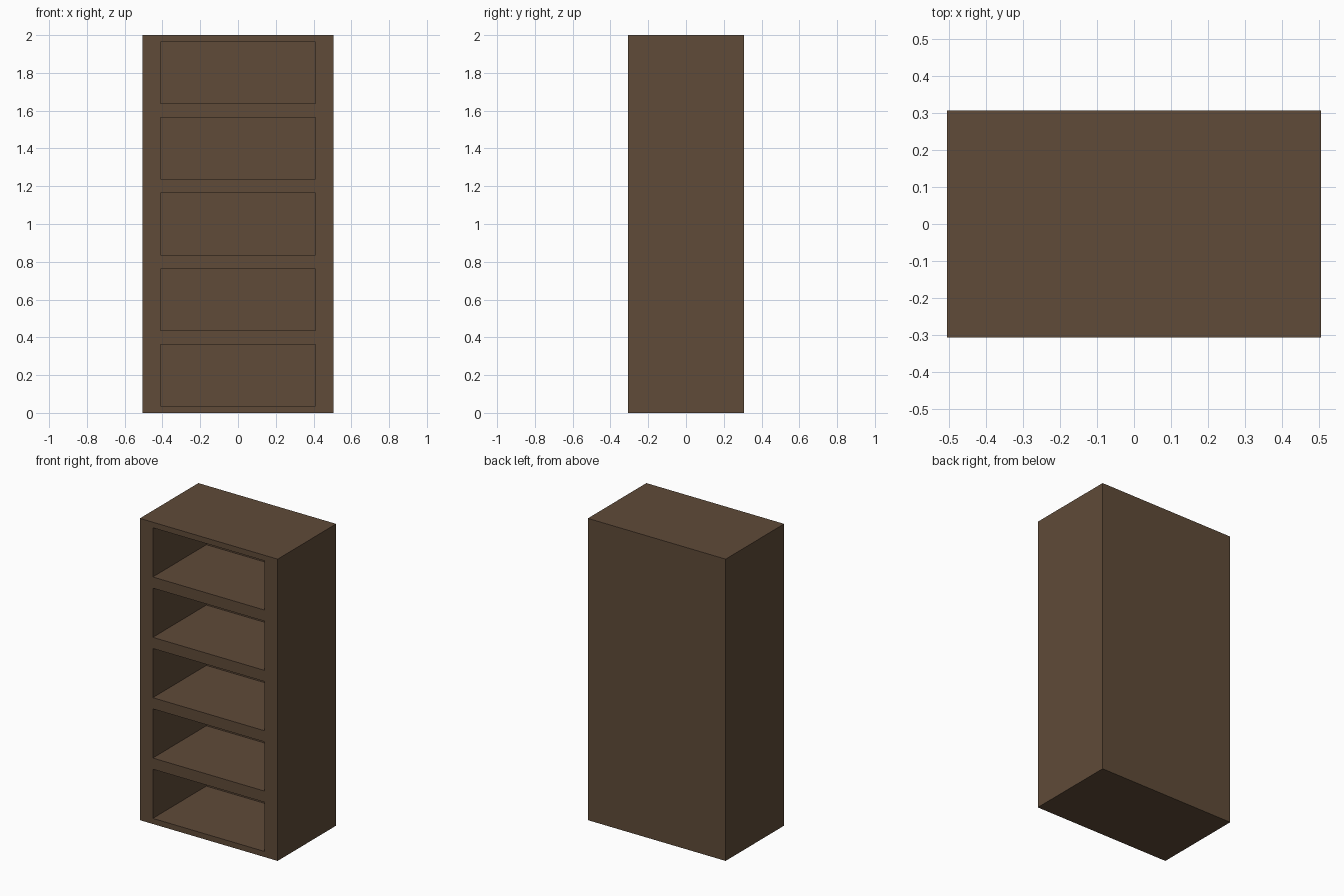
import bpy, bmesh
from mathutils import Matrix

if "Cube" in bpy.data.objects:
    bpy.data.objects.remove(bpy.data.objects["Cube"])

WIDTH, DEPTH, HEIGHT = 1.01, 0.612, 2.0
OPEN_X = 0.41            # half width of each opening
BAYS, PITCH = 5, 0.4
MARGIN = 0.037           # board above and below each opening
BAY_DEPTH = 0.56

wood = bpy.data.materials.new("dark_wood")
wood.diffuse_color = (0.115, 0.07, 0.04, 1)
wood.use_nodes = True
wood.node_tree.nodes["Principled BSDF"].inputs["Base Color"].default_value = wood.diffuse_color

# Solid cabinet block
bm = bmesh.new()
bmesh.ops.create_cube(bm, size=1, matrix=Matrix.Translation((0, 0, HEIGHT / 2))
                      @ Matrix.Diagonal((WIDTH, DEPTH, HEIGHT, 1)))
bm.normal_update()


def front_faces():
    return [f for f in bm.faces if f.normal.y < -0.9]


def cut_front(co, no):
    """Score a straight line across the front only."""
    faces = front_faces()
    geom = {g for f in faces for g in (f, *f.edges, *f.verts)}
    bmesh.ops.bisect_plane(bm, geom=list(geom), plane_co=co, plane_no=no)
    bm.normal_update()


# Outline the openings on the front
for x in (-OPEN_X, OPEN_X):
    cut_front((x, 0, 0), (1, 0, 0))
for i in range(BAYS):
    for z in (i * PITCH + MARGIN, (i + 1) * PITCH - MARGIN):
        cut_front((0, 0, z), (0, 0, 1))

# Push the five bays back, leaving shelves, sides and a back panel
bays = []
for f in front_faces():
    c = f.calc_center_median()
    if abs(c.x) < 0.1 and MARGIN < c.z % PITCH < PITCH - MARGIN:
        bays.append(f)
bmesh.ops.inset_individual(bm, faces=bays, thickness=0, depth=-BAY_DEPTH)
bmesh.ops.recalc_face_normals(bm, faces=bm.faces[:])

mesh = bpy.data.meshes.new("bookcase")
bm.to_mesh(mesh)
bm.free()
mesh.materials.append(wood)
bpy.context.collection.objects.link(bpy.data.objects.new("bookcase", mesh))
